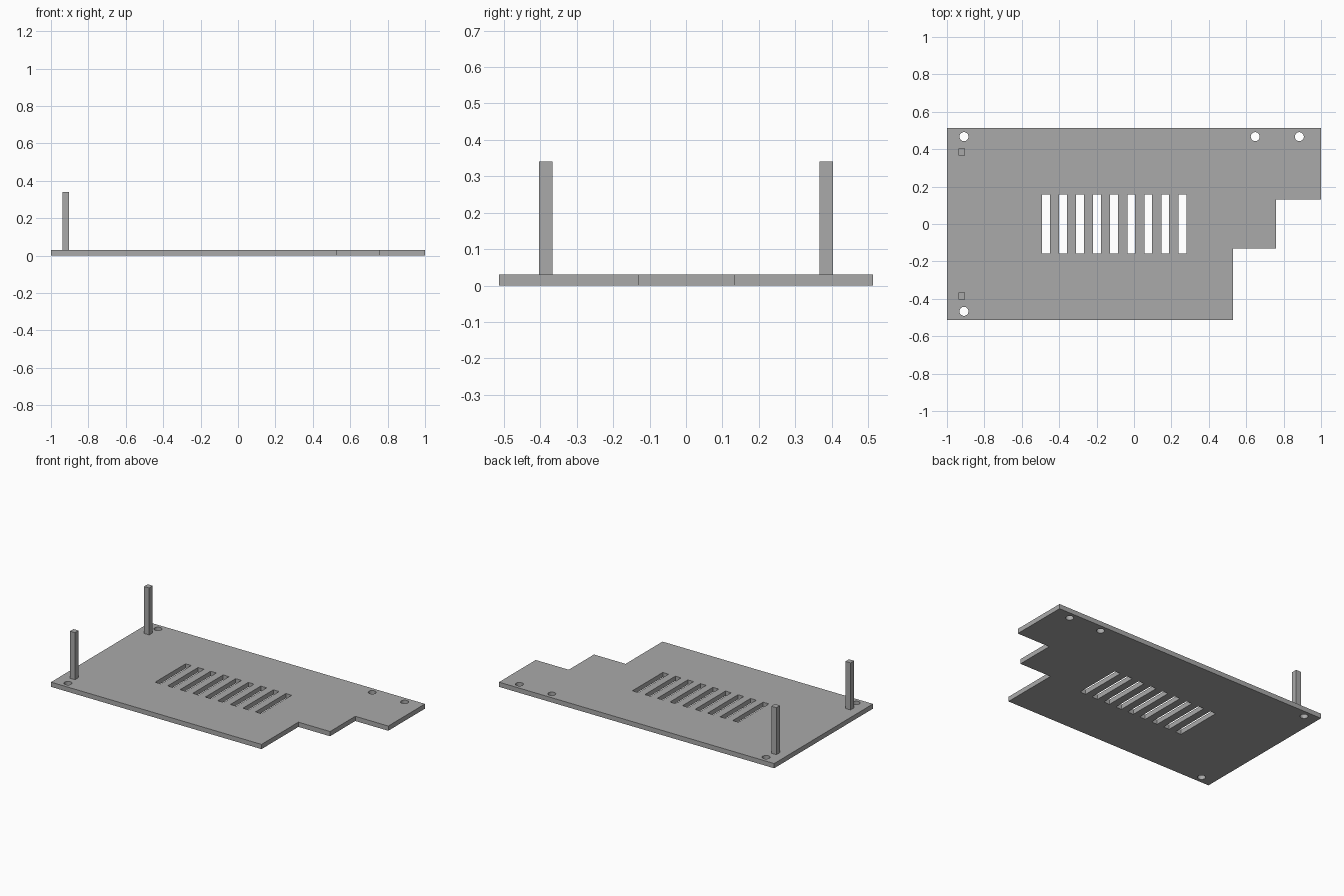
import bpy, bmesh
from math import cos, sin, tau
from mathutils import Matrix

cube = bpy.data.objects.get("Cube")
if cube:
    bpy.data.objects.remove(cube, do_unlink=True)

THICK = 0.031      # plate thickness
PIN_TOP = 0.34     # height of the pin tips

grey = bpy.data.materials.new("plain grey")
grey.use_nodes = True
colour = (0.4, 0.4, 0.4, 1)
grey.diffuse_color = colour
grey.node_tree.nodes["Principled BSDF"].inputs["Base Color"].default_value = colour


def add_mesh(name, bm):
    bmesh.ops.recalc_face_normals(bm, faces=bm.faces)
    mesh = bpy.data.meshes.new(name)
    bm.to_mesh(mesh)
    bm.free()
    mesh.materials.append(grey)
    obj = bpy.data.objects.new(name, mesh)
    bpy.context.collection.objects.link(obj)
    return obj


def rectangle(x, y, half_w, half_d):
    return [(x - half_w, y - half_d), (x + half_w, y - half_d),
            (x + half_w, y + half_d), (x - half_w, y + half_d)]


def circle(x, y, radius, sides=32):
    return [(x + radius * cos(tau * i / sides), y + radius * sin(tau * i / sides))
            for i in range(sides)]


def extruded_sheet(name, loops, thickness):
    """Fill the first loop, leave the others open, and extrude up from z = 0."""
    curve = bpy.data.curves.new(name + " outline", "CURVE")
    curve.dimensions = "2D"
    curve.fill_mode = "BOTH"
    curve.extrude = thickness / 2
    for loop in loops:
        spline = curve.splines.new("POLY")
        spline.points.add(len(loop) - 1)
        for point, (x, y) in zip(spline.points, loop):
            point.co = (x, y, 0, 1)
        spline.use_cyclic_u = True
    helper = bpy.data.objects.new(name + " outline", curve)
    bpy.context.collection.objects.link(helper)
    bpy.context.view_layer.update()
    depsgraph = bpy.context.evaluated_depsgraph_get()
    mesh = bpy.data.meshes.new_from_object(helper.evaluated_get(depsgraph))
    bm = bmesh.new()
    bm.from_mesh(mesh)
    bpy.data.objects.remove(helper, do_unlink=True)
    bpy.data.curves.remove(curve)
    bpy.data.meshes.remove(mesh)
    bmesh.ops.remove_doubles(bm, verts=bm.verts, dist=0.0001)
    bmesh.ops.translate(bm, verts=bm.verts, vec=(0, 0, thickness / 2))
    for face in bm.faces:
        face.smooth = False
        face.material_index = 0
    return add_mesh(name, bm)


# Stepped plate with vent slots and screw holes
outline = [(-1, -0.513), (0.53, -0.513), (0.53, -0.13), (0.76, -0.13),
           (0.76, 0.132), (1, 0.132), (1, 0.513), (-1, 0.513)]
slots = [rectangle(-0.471 + 0.0912 * i, 0, 0.021, 0.158) for i in range(9)]
holes = [circle(x, y, 0.024) for x, y in
         [(-0.909, -0.467), (-0.909, 0.467), (0.648, 0.467), (0.884, 0.467)]]
extruded_sheet("base_plate", [outline] + slots + holes, THICK)

# Square upright pins
for name, y in (("front_pin", -0.385), ("back_pin", 0.385)):
    bm = bmesh.new()
    height = PIN_TOP - THICK
    bmesh.ops.create_cube(bm, size=1, matrix=Matrix.Translation((-0.921, y, THICK + height / 2))
                          @ Matrix.Diagonal((0.037, 0.037, height, 1)))
    add_mesh(name, bm)
